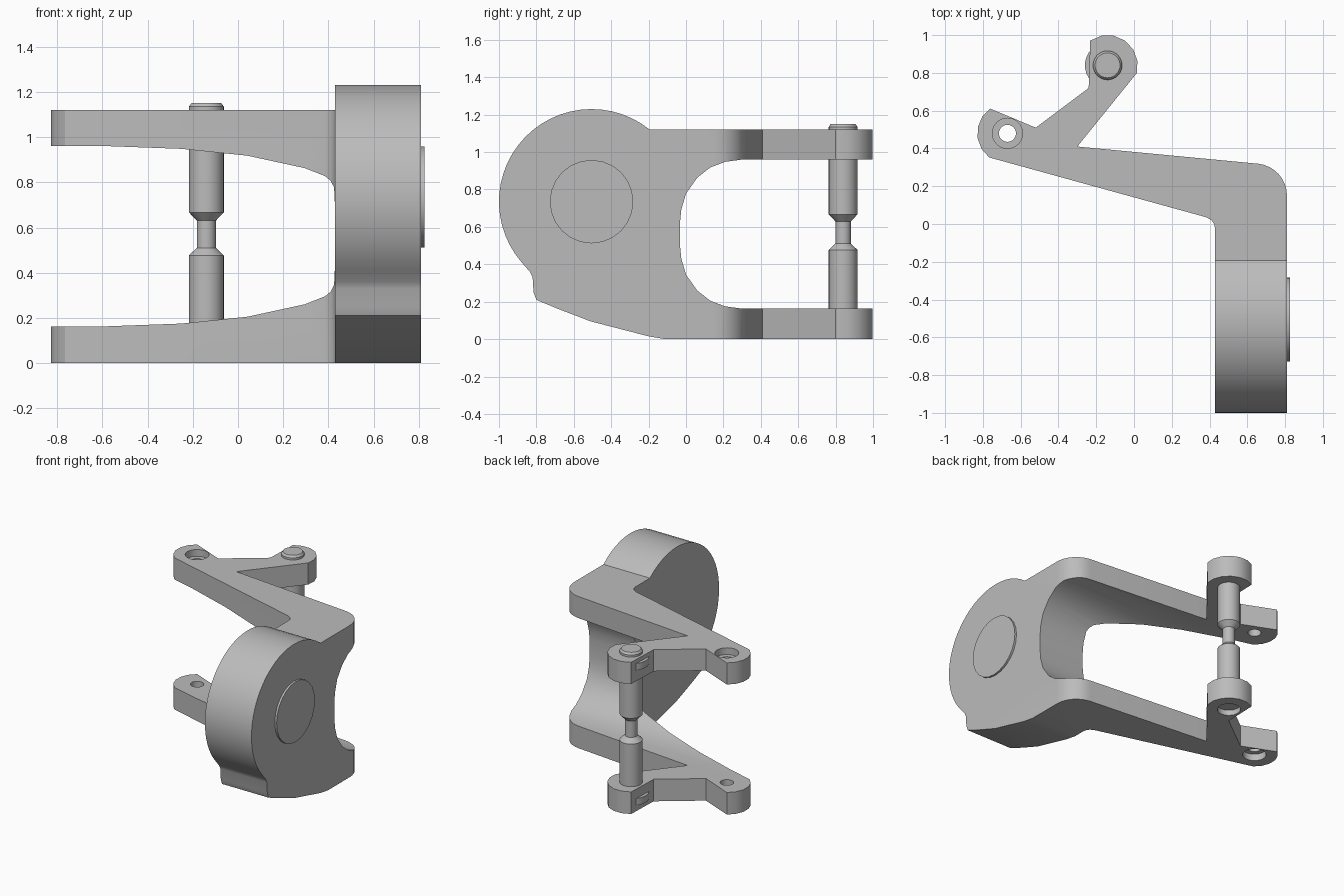
import bpy, bmesh
from math import sin, cos, radians, tau
from mathutils import Vector

cube = bpy.data.objects.get("Cube")
if cube:
    bpy.data.objects.remove(cube, do_unlink=True)

grey = bpy.data.materials.new("plain_grey")
grey.use_nodes = True
colour = (0.5, 0.5, 0.5, 1)
grey.diffuse_color = colour
grey.node_tree.nodes["Principled BSDF"].inputs["Base Color"].default_value = colour


def arc(cx, cy, r, start, end, steps):
    angles = [radians(start + (end - start) * i / steps) for i in range(steps + 1)]
    return [(cx + r * cos(a), cy + r * sin(a)) for a in angles]


def finish(name, bm):
    bmesh.ops.recalc_face_normals(bm, faces=bm.faces)
    mesh = bpy.data.meshes.new(name)
    bm.to_mesh(mesh)
    bm.free()
    mesh.materials.append(grey)
    ob = bpy.data.objects.new(name, mesh)
    bpy.context.collection.objects.link(ob)
    return ob


def prism(name, outline, low, high, axis="z"):
    """Extrude a flat outline along z (outline is x, y) or x (outline is y, z)."""
    bm = bmesh.new()
    place = (lambda a, b: (a, b, low)) if axis == "z" else (lambda a, b: (low, a, b))
    face = bm.faces.new([bm.verts.new(place(a, b)) for a, b in outline])
    out = bmesh.ops.extrude_face_region(bm, geom=[face])
    step = Vector((0, 0, high - low) if axis == "z" else (high - low, 0, 0))
    bmesh.ops.translate(bm, vec=step, verts=[v for v in out["geom"] if isinstance(v, bmesh.types.BMVert)])
    return finish(name, bm)


def lathe(name, centre, profile, sides=32):
    """Stack rings of (radius, z) into a closed turned part."""
    bm = bmesh.new()
    rings = []
    for r, z in profile:
        rings.append([bm.verts.new((centre[0] + r * cos(tau * i / sides),
                                    centre[1] + r * sin(tau * i / sides), z)) for i in range(sides)])
    for a, b in zip(rings, rings[1:]):
        for i in range(sides):
            j = (i + 1) % sides
            bm.faces.new((a[i], a[j], b[j], b[i]))
    bm.faces.new(rings[0])
    bm.faces.new(rings[-1])
    return finish(name, bm)


def activate(ob):
    bpy.ops.object.select_all(action="DESELECT")
    ob.select_set(True)
    bpy.context.view_layer.objects.active = ob


def combine(ob, tool, operation):
    mod = ob.modifiers.new("combine", "BOOLEAN")
    mod.operation, mod.solver, mod.object = operation, "EXACT", tool
    activate(ob)
    bpy.ops.object.modifier_apply(modifier=mod.name)
    bpy.data.objects.remove(tool, do_unlink=True)


pin_at = (-0.14, 0.84)
hole_at = (-0.67, 0.48)

# Forked arm seen from above
plan = [(0.43, -1.1), (0.81, -1.1)]
plan += arc(0.64, 0.15, 0.17, 0, 84, 8)
plan += [(-0.30, 0.41)]
plan += arc(*pin_at, 0.16, -15, 125, 6)
plan += [(-0.24, 0.72), (-0.52, 0.51)]
plan += arc(*hole_at, 0.16, 125, 233, 5)
plan += [(0.385, 0.035), (0.41, 0.02), (0.425, 0.0), (0.43, -0.03)]

# Round hub and two-level clevis seen from the side
side = [(1.1, 1.12)]
side += arc(-0.505, 0.735, 0.495, 51, 221, 26)
side += [(-0.835, 0.36), (-0.82, 0.33), (-0.815, 0.25), (-0.80, 0.21), (-0.68, 0.16),
         (-0.51, 0.095), (-0.2, 0.015), (-0.11, 0), (1.1, 0), (1.1, 0.163)]
slot = [(0.3, 0.163), (0.21, 0.175), (0.13, 0.205), (0.06, 0.26), (0.0, 0.345), (-0.025, 0.43), (-0.032, 0.5)]
side += slot + [(y, 1.123 - z) for y, z in reversed(slot)] + [(1.1, 0.96)]

body = prism("bracket_body", plan, -0.2, 1.4)
combine(body, prism("side_cutter", side, -1.2, 1.2, "x"), "INTERSECT")

# Counterbored holes in the short prong, pocket under the pin
combine(body, lathe("bolt_hole", hole_at, [(0.045, -0.1), (0.045, 1.3)]), "DIFFERENCE")
for low, high in ((-0.1, 0.05), (1.07, 1.3)):
    combine(body, lathe("counterbore", hole_at, [(0.08, low), (0.08, high)]), "DIFFERENCE")
combine(body, lathe("pin_pocket", pin_at, [(0.079, -0.1), (0.079, 0.04)]), "DIFFERENCE")

# Necked pin with a chamfered head
pin = lathe("pin", pin_at, [(0.077, 0.04), (0.077, 0.477), (0.042, 0.51), (0.042, 0.63),
                            (0.077, 0.667), (0.077, 1.135), (0.066, 1.15)])

# Retaining discs breaking out of the flat beside the pin
discs = [lathe(name, pin_at, [(0.12, z - 0.025), (0.12, z + 0.025)])
         for name, z in (("lower_retaining_disc", 0.068), ("upper_retaining_disc", 1.065))]

# Raised cap on the hub
cap = prism("hub_cap", arc(-0.505, 0.735, 0.223, 0, 345, 23), 0.80, 0.825, "x")

for ob in [body, pin, cap] + discs:
    activate(ob)
    bpy.ops.object.shade_smooth_by_angle(angle=radians(30))
